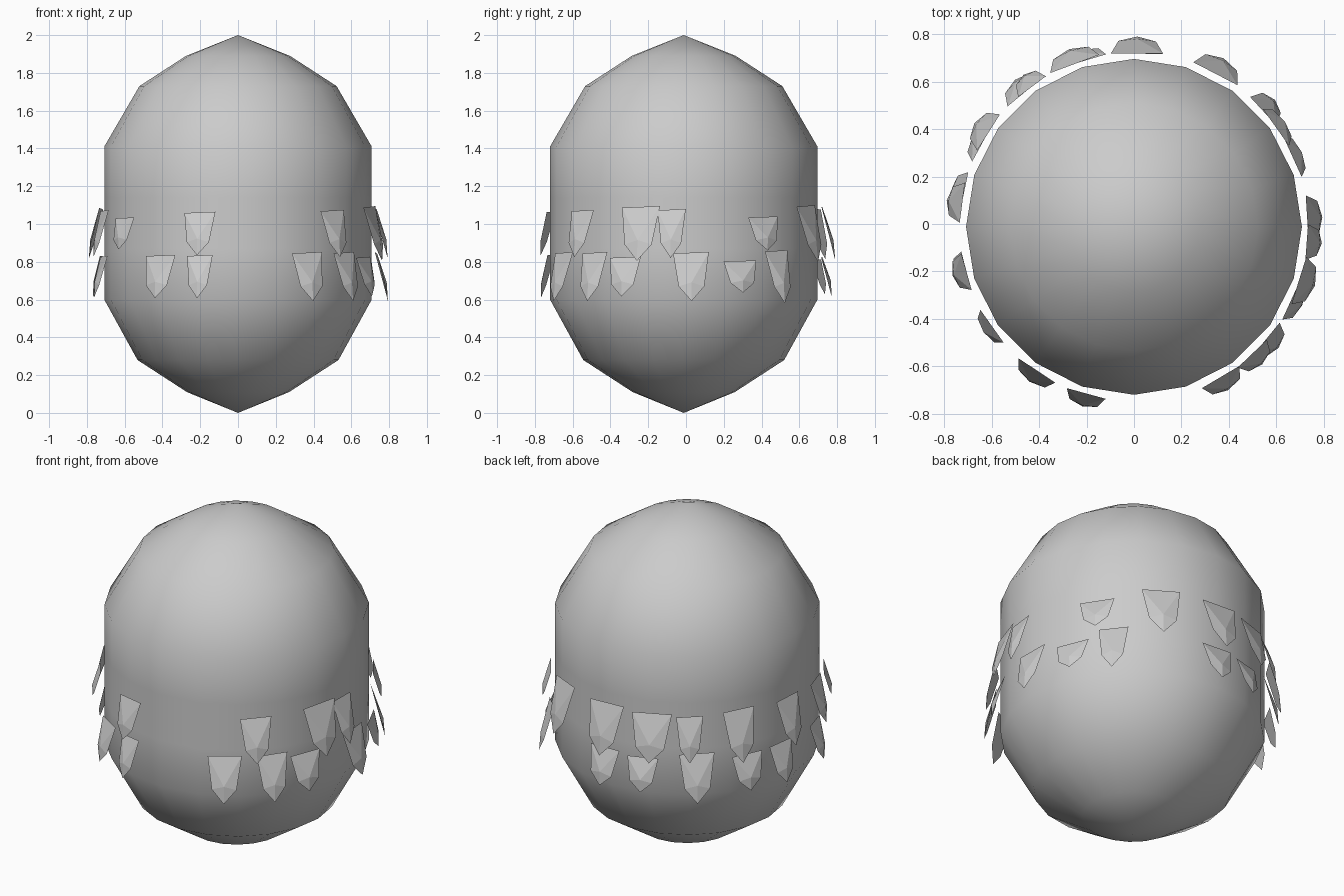
import bpy
import bmesh
from math import cos, sin, pi, radians

if "Cube" in bpy.data.objects:
    bpy.data.objects.remove(bpy.data.objects["Cube"])

CY = -0.012  # body axis sits slightly forward of the origin


def make_object(name, bm, smooth):
    bmesh.ops.recalc_face_normals(bm, faces=bm.faces)
    for f in bm.faces:
        f.smooth = smooth
    me = bpy.data.meshes.new(name)
    bm.to_mesh(me)
    bm.free()
    ob = bpy.data.objects.new(name, me)
    bpy.context.collection.objects.link(ob)
    return ob


# Capsule-like body: a profile turned through 20 sides
profile = [(0.27, 0.11), (0.532, 0.28), (0.708, 0.60), (0.708, 0.87),
           (0.708, 1.14), (0.708, 1.41), (0.522, 1.73), (0.275, 1.89)]
SIDES = 20
bm = bmesh.new()
rings = [[bm.verts.new((r * cos(2 * pi * i / SIDES), CY + r * sin(2 * pi * i / SIDES), z))
          for i in range(SIDES)] for r, z in profile]
bottom = bm.verts.new((0, CY, 0))
top = bm.verts.new((0, CY, 2))
for i in range(SIDES):
    j = (i + 1) % SIDES
    bm.faces.new((bottom, rings[0][j], rings[0][i]))
    bm.faces.new((top, rings[-1][i], rings[-1][j]))
    for a, b in zip(rings, rings[1:]):
        bm.faces.new((a[i], a[j], b[j], b[i]))
make_object("body", bm, True)


# Pointed, faceted scale hanging on the body and flaring outwards
def make_scale(name, angle, width, height, zc):
    a = radians(angle)

    def place(side, down, bulge):
        r = 0.73 + 0.25 * height * down + bulge
        t = side * width
        return (r * cos(a) - t * sin(a), CY + r * sin(a) + t * cos(a),
                zc + height * (0.5 - down))

    bm = bmesh.new()
    outline = [bm.verts.new(place(*p)) for p in
               ((-0.5, 0.03, 0), (0.5, 0, 0), (0.36, 0.70, 0.002),
                (0, 1, 0), (-0.36, 0.70, 0.002))]
    peak = bm.verts.new(place(0, 0.62, 0.018))
    for i in range(5):
        bm.faces.new((outline[i], outline[(i + 1) % 5], peak))
    bm.faces.new(outline)
    make_object(name, bm, False)


# Two uneven rows: angle around the body, width, height
upper = [(-47, .17, .25), (-18, .21, .29), (-5, .15, .26), (35, .19, .18),
         (62, .21, .30), (89, .22, .29), (110, .22, .27), (126, .145, .25),
         (147, .18, .29), (172, .17, .27), (195, .16, .25), (215, .17, .17),
         (254, .17, .23)]
lower = [(-60, .185, .26), (-40, .17, .26), (-25, .18, .21), (3, .19, .26),
         (24, .19, .17), (42, .16, .28), (88, .19, .21), (106, .175, .19),
         (129, .19, .27), (151, .18, .20), (168, .16, .22), (194, .15, .22),
         (236, .185, .23), (254, .14, .23)]
for row, scales, zc in (("upper", upper, 0.95), ("lower", lower, 0.722)):
    for k, (ang, w, h) in enumerate(scales):
        make_scale(f"{row}_scale_{k + 1}", ang, w, h, zc)
